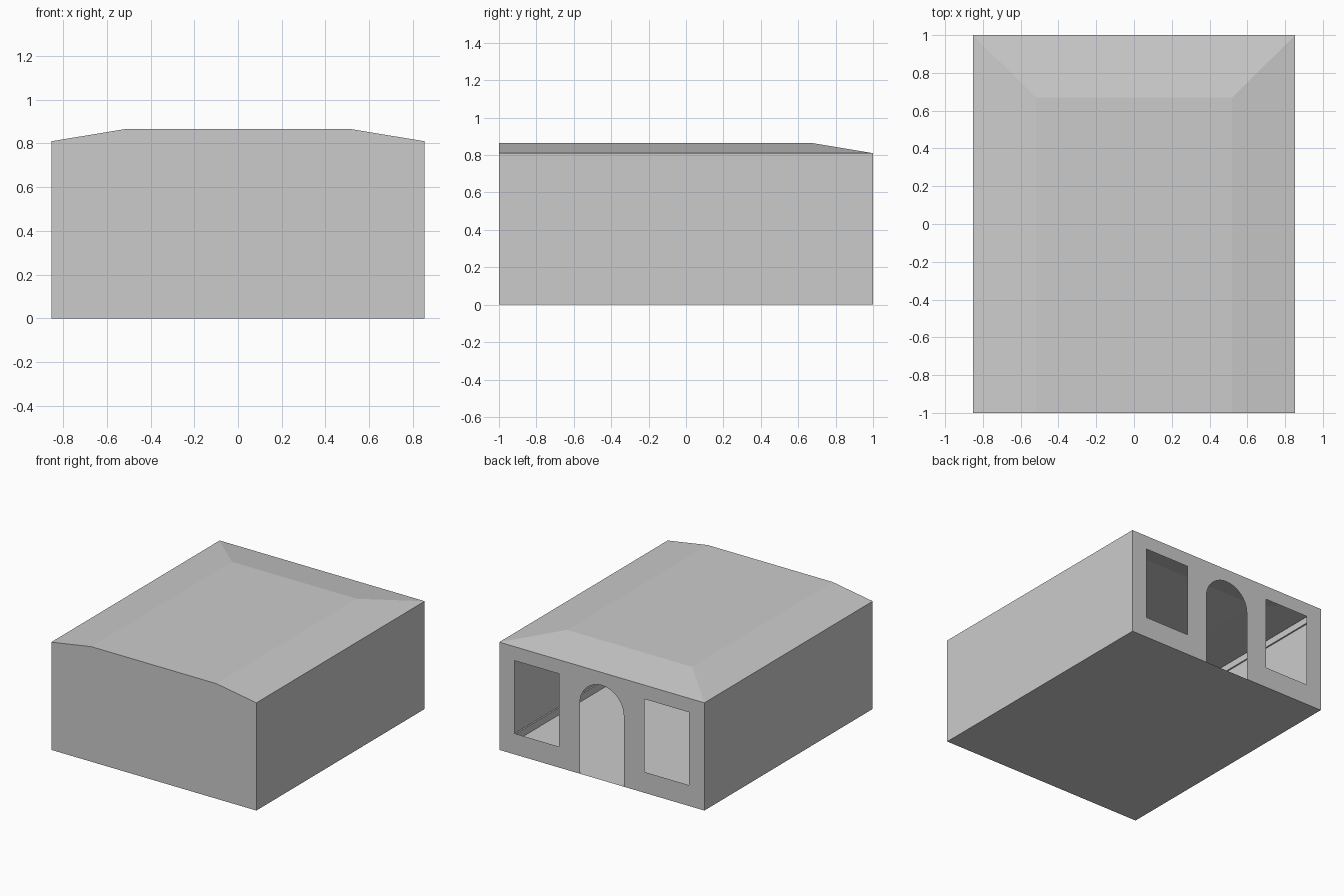
import bpy, bmesh
from math import cos, sin, pi

if "Cube" in bpy.data.objects:
    bpy.data.objects.remove(bpy.data.objects["Cube"])

W, L, H, TOP = 0.853, 1.0, 0.81, 0.865   # half width, half length, eave, ridge
FX, FY = 0.52, 0.67                      # extents of the flat roof panel


def add_object(name, bm):
    mesh = bpy.data.meshes.new(name)
    bm.to_mesh(mesh)
    bm.free()
    ob = bpy.data.objects.new(name, mesh)
    bpy.context.collection.objects.link(ob)
    return ob


def sheet(name, *polys):
    """Thin surface made from polygons."""
    bm = bmesh.new()
    for p in polys:
        bm.faces.new([bm.verts.new(c) for c in p])
    bmesh.ops.remove_doubles(bm, verts=bm.verts, dist=1e-5)
    return add_object(name, bm)


def box(name, x0, x1, y0, y1, z0, z1):
    bm = bmesh.new()
    bmesh.ops.create_cube(bm, size=1)
    for v in bm.verts:
        v.co = ((x0 + x1) / 2 + v.co.x * (x1 - x0),
                (y0 + y1) / 2 + v.co.y * (y1 - y0),
                (z0 + z1) / 2 + v.co.z * (z1 - z0))
    return add_object(name, bm)


# Floor and solid walls
sheet("floor", [(-W, -L, 0), (-W, L, 0), (W, L, 0), (W, -L, 0)])
sheet("front_wall", [(-W, -L, 0), (W, -L, 0), (W, -L, H),
                     (FX, -L, TOP), (-FX, -L, TOP), (-W, -L, H)])
sheet("right_wall", [(W, -L, 0), (W, L, 0), (W, L, H), (W, -L, H)])
sheet("left_wall", [(-W, L, 0), (-W, -L, 0), (-W, -L, H), (-W, L, H)])

# Roof: flat panel with slopes on both sides and the back
sheet("roof",
      [(-FX, -L, TOP), (FX, -L, TOP), (FX, FY, TOP), (-FX, FY, TOP)],
      [(FX, -L, TOP), (W, -L, H), (W, L, H), (FX, FY, TOP)],
      [(-W, -L, H), (-FX, -L, TOP), (-FX, FY, TOP), (-W, L, H)],
      [(-FX, FY, TOP), (FX, FY, TOP), (W, L, H), (-W, L, H)])

# Back wall with an arched doorway and two windows
R, SPRING, N = 0.183, 0.53, 20
arch = [(R * cos(pi * i / N), SPRING + R * sin(pi * i / N)) for i in range(N + 1)]
outline = [(-W, 0), (-W, H), (W, H), (W, 0), (R, 0)] + arch + [(-R, 0)]
windows = [[(s * 0.355, 0.157), (s * 0.725, 0.157), (s * 0.725, 0.705), (s * 0.355, 0.705)]
           for s in (-1, 1)]
bm = bmesh.new()
for loop in [outline] + windows:
    vs = [bm.verts.new((x, L, z)) for x, z in loop]
    for a, b in zip(vs, vs[1:] + vs[:1]):
        bm.edges.new((a, b))
bmesh.ops.triangle_fill(bm, use_beauty=True, edges=bm.edges[:], normal=(0, 1, 0))
bmesh.ops.dissolve_limit(bm, angle_limit=0.01, verts=bm.verts[:], edges=bm.edges[:])
for f in bm.faces:
    f.normal_update()
    if f.normal.y < 0:
        f.normal_flip()
add_object("back_wall", bm)

# Skirting and cornice strips inside the room
T = 0.012
for label, z0, z1 in (("skirting", 0.002, 0.055), ("cornice", 0.755, 0.805)):
    box("right_" + label, W - T, W - 0.001, -L + 0.001, L - 0.001, z0, z1)
    box("left_" + label, -W + 0.001, -W + T, -L + 0.001, L - 0.001, z0, z1)
    box("front_" + label, -W + T, W - T, -L + 0.001, -L + T, z0, z1)
